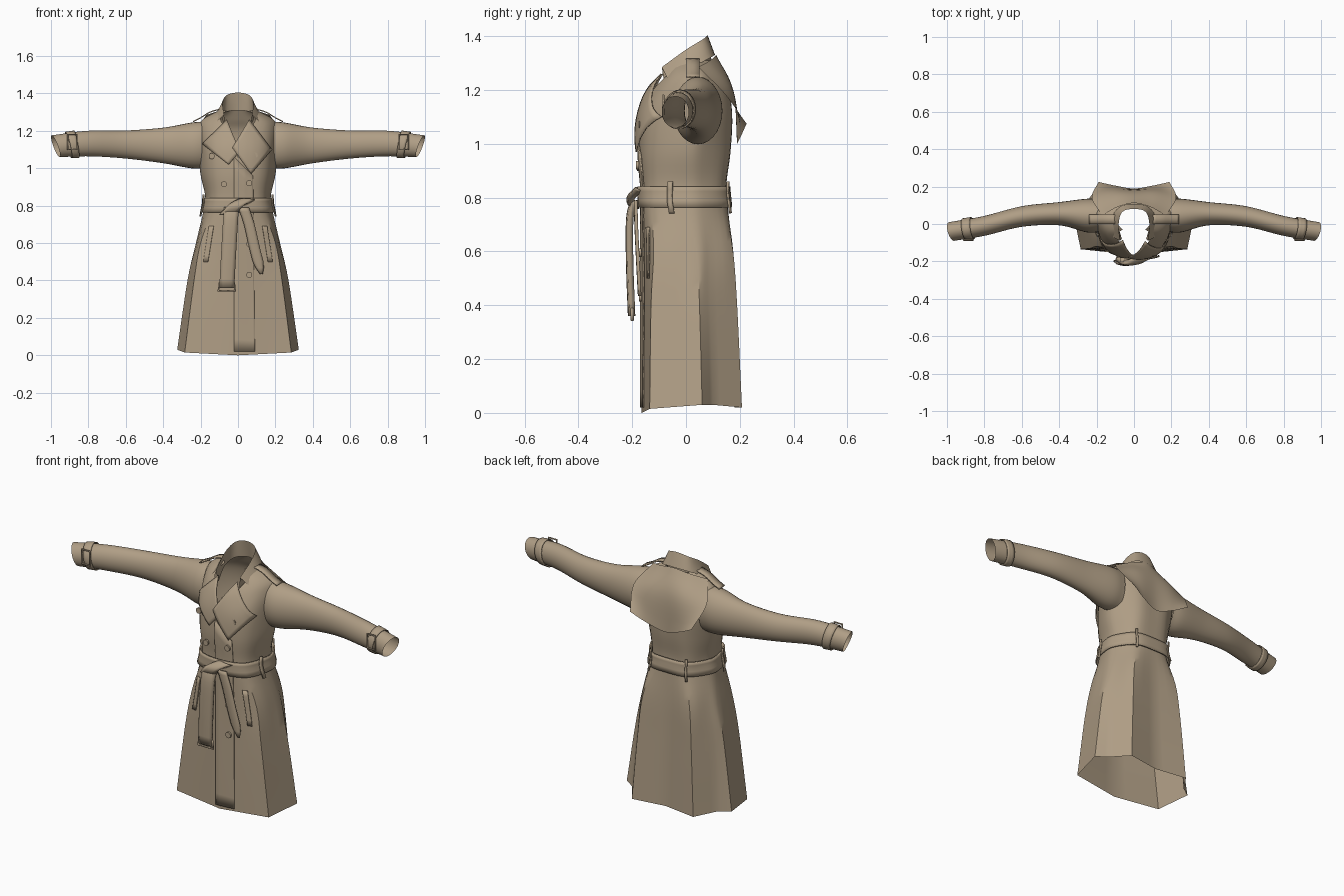
import bpy, bmesh, math
from mathutils import Vector
from mathutils.bvhtree import BVHTree

if "Cube" in bpy.data.objects:
    bpy.data.objects.remove(bpy.data.objects["Cube"])

cloth = bpy.data.materials.new("tan cloth")
cloth.use_nodes = True
tan = (0.43, 0.34, 0.235, 1)
cloth.diffuse_color = tan
cloth.node_tree.nodes["Principled BSDF"].inputs["Base Color"].default_value = tan


# ---------- helpers ----------
def finish(obj, thickness=0):
    obj.data.materials.append(cloth)
    if thickness:
        mod = obj.modifiers.new("thickness", "SOLIDIFY")
        mod.thickness, mod.offset = thickness, 0
    bpy.ops.object.select_all(action="DESELECT")
    obj.select_set(True)
    bpy.context.view_layer.objects.active = obj
    bpy.ops.object.shade_smooth_by_angle(angle=math.radians(32))
    return obj


def sheet(name, rows, thickness=0):
    """Skin a grid of points."""
    bm = bmesh.new()
    grid = [[bm.verts.new(p) for p in row] for row in rows]
    for low, high in zip(grid, grid[1:]):
        for i in range(len(low) - 1):
            bm.faces.new((low[i], low[i + 1], high[i + 1], high[i]))
    bmesh.ops.remove_doubles(bm, verts=bm.verts, dist=0.0002)
    bmesh.ops.recalc_face_normals(bm, faces=bm.faces)
    mesh = bpy.data.meshes.new(name)
    bm.to_mesh(mesh)
    bm.free()
    obj = bpy.data.objects.new(name, mesh)
    bpy.context.collection.objects.link(obj)
    return finish(obj, thickness)


def spline(pts, t):
    """Smooth curve through points, t counted in points."""
    i = max(0, min(int(t), len(pts) - 2))
    f = t - i
    b, c = pts[i], pts[i + 1]
    a = pts[i - 1] if i else b * 2 - c
    d = pts[i + 2] if i + 2 < len(pts) else c * 2 - b
    return b + (c - a) * f / 2 + (a * 2 - b * 5 + c * 4 - d) * f * f / 2 + (b * 3 - a - c * 3 + d) * f ** 3 / 2


def mirror(p):
    return Vector((-p.x, p.y, p.z))


def steps(a, b, n):
    return [a + (b - a) * i / n for i in range(n + 1)]


def symmetric(half):
    """Extend a row ending on the centre line to the other side."""
    return half + [mirror(p) for p in reversed(half[:-1])]


def tube(name, pts, radius):
    curve = bpy.data.curves.new(name, "CURVE")
    curve.dimensions = "3D"
    curve.bevel_depth, curve.bevel_resolution = radius, 1
    line = curve.splines.new("POLY")
    line.points.add(len(pts) - 1)
    for point, p in zip(line.points, pts):
        point.co = (*p, 1)
    line.use_cyclic_u = True
    obj = bpy.data.objects.new(name, curve)
    bpy.context.collection.objects.link(obj)
    curve.materials.append(cloth)


# ---------- coat body: height, front, corner, side, fold, back corner, back ----------
sections = [
    (.02, -.165, .285, -.135, .325, .06, .265, .10, .19, .208, .18),
    (.40, -.165, .235, -.13, .27, .05, .235, .09, .165, .19, .17),
    (.60, -.165, .20, -.12, .225, .04, .20, .09, .145, .175, .165),
    (.77, -.165, .14, -.13, .185, 0, .165, .075, .10, .145, .155),
    (.85, -.165, .13, -.13, .175, 0, .155, .075, .10, .14, .15),
    (.97, -.175, .14, -.135, .20, 0, .175, .08, .10, .155, .165),
    (1.1, -.165, .15, -.12, .21, .03, .185, .10, .10, .165, .17),
    (1.2, -.13, .15, -.08, .215, .04, .18, .10, .10, .15, .16),
    (1.26, -.08, .13, -.05, .19, .04, .15, .09, .08, .125, .13),
    (1.31, -.04, .06, -.03, .10, .03, .08, .07, .04, .10, .105),
]
body_rows = []
for z, front, *mid, back in sections:
    xy = [(0, front), *zip(mid[::2], mid[1::2]), (0, back)]
    body_rows.append([Vector((x, y, z)) for x, y in xy])
for p, z in zip(body_rows[0], (0, .015, .03, .03, .02, .02)):
    p.z = z


def body_point(u, v, grow=0):
    pts = [spline([row[i] for row in body_rows], v) for i in range(6)]
    i = min(int(u), 4)
    crisp = pts[i].lerp(pts[i + 1], u - i)
    smooth = spline([mirror(pts[1]), *pts, mirror(pts[4])], u + 1)
    p = smooth.lerp(crisp, max(0, min(1, (3 - v) / 2)))
    out = Vector((p.x, p.y, 0)).normalized()
    return p + out * grow


def body_grid(opening):
    rows = []
    for v in steps(0, 9, 45):
        start = opening * max(0, (v - 5.7) / 3.3) ** 1.1
        rows.append(symmetric([body_point(u, v) for u in steps(start, 5, 20)]))
    return rows


coat_body = sheet("coat_body", body_grid(1))

# Closed copy of the surface, used only to lay flat parts on the front
closed = body_grid(0)
wide = len(closed[0])
surface = BVHTree.FromPolygons(
    [p for row in closed for p in row],
    [(r * wide + c, r * wide + c + 1, (r + 1) * wide + c + 1, (r + 1) * wide + c)
     for r in range(len(closed) - 1) for c in range(wide - 1)])


def on_front(x, z, lift):
    hit = surface.ray_cast(Vector((x, -1, z)), Vector((0, 1, 0)))[0]
    return Vector((x, (hit.y if hit else 0) - lift, z))


def patch(name, corners, lift, n=10):
    a, b, c, d = [Vector(p) for p in corners]
    rows = [[on_front(*a.lerp(b, s).lerp(d.lerp(c, s), t), lift) for s in steps(0, 1, n)]
            for t in steps(0, 1, n)]
    return sheet(name, rows, .005)


# ---------- front panels ----------
patch("front_overlap", [(-.02, .02), (.09, .02), (.08, .96), (-.02, 1.06)], .004, 16)
patch("right_lapel", [(-.06, 1.26), (-.19, 1.13), (-.05, 1.02), (.01, 1.09)], .012)
patch("left_lapel", [(.06, 1.26), (.18, 1.10), (.07, .97), (-.03, 1.11)], .018)
for side, label in ((1, "left"), (-1, "right")):
    patch(label + "_pocket_welt", [(side * x, z) for x, z in
          ((.13, .69), (.155, .69), (.185, .50), (.16, .50))], .005, 6)

# ---------- sleeves: x, y, z, depth, height, slant ----------
sleeve_keys = [(.17, .045, 1.125, .085, .125, 0), (.25, .045, 1.122, .09, .122, 0),
               (.40, .055, 1.122, .062, .095, 0), (.60, .04, 1.127, .055, .075, 0),
               (.80, -.01, 1.132, .052, .068, .01), (.975, -.04, 1.118, .05, .058, .025)]
centres = [Vector(k[:3]) for k in sleeve_keys]
shapes = [Vector(k[3:]) for k in sleeve_keys]


def sleeve_ring(t, side, grow=0):
    c, s = spline(centres, t), spline(shapes, t)
    ring = []
    for a in steps(0, 2 * math.pi, 28):
        x = c.x + s.z * (math.sin(a) + .6 * math.cos(a)) * .85
        ring.append(Vector((side * x, c.y + (s.x + grow) * math.cos(a), c.z + (s.y + grow) * math.sin(a))))
    return ring


for side, label in ((1, "left"), (-1, "right")):
    sheet(label + "_sleeve", [sleeve_ring(t, side) for t in steps(0, 5, 40)])
    sheet(label + "_cuff_strap", [sleeve_ring(t, side, .006) for t in steps(4.35, 4.6, 3)], .005)
    tube(label + "_cuff_buckle", [Vector((side * x, -.085, z)) for x, z in
         ((.86, 1.10), (.91, 1.10), (.91, 1.18), (.86, 1.18))], .005)
    # Shoulder strap following the shoulder slope
    slope = [Vector((side * x, .025, z)) for x, z in ((.10, 1.315), (.15, 1.30), (.20, 1.27), (.24, 1.25))]
    sheet(label + "_shoulder_strap",
          [[spline(slope, t) + Vector((0, w, 0)) for w in (-.025, 0, .025)] for t in steps(0, 3, 9)], .006)


# ---------- collar and back cape ----------
def draped(name, rows, rings):
    """Symmetric sheet from half rows that run from the side to the back centre."""
    across = [symmetric([Vector(p) for p in row]) for row in rows]
    last = len(across[0]) - 1
    grid = []
    for t in steps(0, len(rows) - 1, rings):
        row = [spline([r[i] for r in across], t) for i in range(last + 1)]
        grid.append([spline(row, u) for u in steps(0, last, 30)])
    return sheet(name, grid)


stand = [(.065, -.08, 1.22), (.085, 0, 1.27), (.068, .065, 1.30), (0, .095, 1.31)]
fold = [(.075, -.09, 1.285), (.082, 0, 1.35), (.062, .065, 1.39), (0, .08, 1.405)]
fall = [(.135, -.06, 1.225), (.125, .02, 1.28), (.08, .09, 1.32), (0, .108, 1.33)]
draped("collar_stand", [stand, fold], 3)
draped("collar_fall", [fold, fall], 4)
draped("back_cape", [[(.17, .045, 1.285), (.09, .09, 1.31), (0, .112, 1.33)],
                     [(.225, .14, 1.19), (.11, .172, 1.20), (0, .175, 1.20)],
                     [(.19, .225, 1.075), (.10, .205, 1.03), (0, .19, 1.0)]], 12)

# ---------- belt, loops and tails ----------
sheet("belt", [symmetric([body_point(u, v, .012) for u in steps(0, 5, 25)])
               for v in steps(2.95, 3.9, 4)], .008)
for side, label in ((1, "left"), (-1, "right")):
    for u, place in ((1.6, "side"), (4, "back")):
        loop = [[body_point(u + du, v, .02) for du in (-.06, .06)] for v in steps(2.8, 4.1, 4)]
        sheet(f"{label}_{place}_belt_loop", [[Vector((side * p.x, p.y, p.z)) for p in r] for r in loop], .006)


def tail(name, path, width, tip, thickness):
    path = [Vector(p) for p in path]
    rows = []
    for t in steps(0, len(path) - 1, 12):
        p = spline(path, t)
        near_end = (len(path) - 1 - t) * 3
        w = width * min(1, max(tip, near_end)) / 2
        rows.append([p + Vector((w * s, .006 * s * s, 0)) for s in steps(-1, 1, 4)])
    sheet(name, rows, thickness)


tail("belt_tail_long", [(-.035, -.195, .79), (-.04, -.212, .72), (-.05, -.212, .55), (-.06, -.205, .36)],
     .075, 1, .022)
tail("belt_tail_short", [(.03, -.19, .79), (.06, -.188, .70), (.09, -.182, .57), (.125, -.175, .435)],
     .055, .2, .008)
tail("belt_knot", [(-.06, -.19, .755), (-.03, -.208, .785), (.0, -.205, .805), (.05, -.18, .83)],
     .075, 1, .025)
tube("belt_buckle", [Vector((x, -.20, z)) for x, z in
     ((-.105, .345), (-.015, .345), (-.02, .385), (-.10, .385))], .007)

# ---------- buttons ----------
for i, (x, z) in enumerate([(-.14, 1.065), (.09, 1.07), (-.075, .915), (.06, .92), (.06, .595), (.06, .43)]):
    bpy.ops.mesh.primitive_cylinder_add(vertices=16, radius=.016, depth=.01,
                                        location=on_front(x, z, .014), rotation=(math.pi / 2, 0, 0))
    button = bpy.context.object
    button.name = f"button_{i + 1}"
    finish(button)
